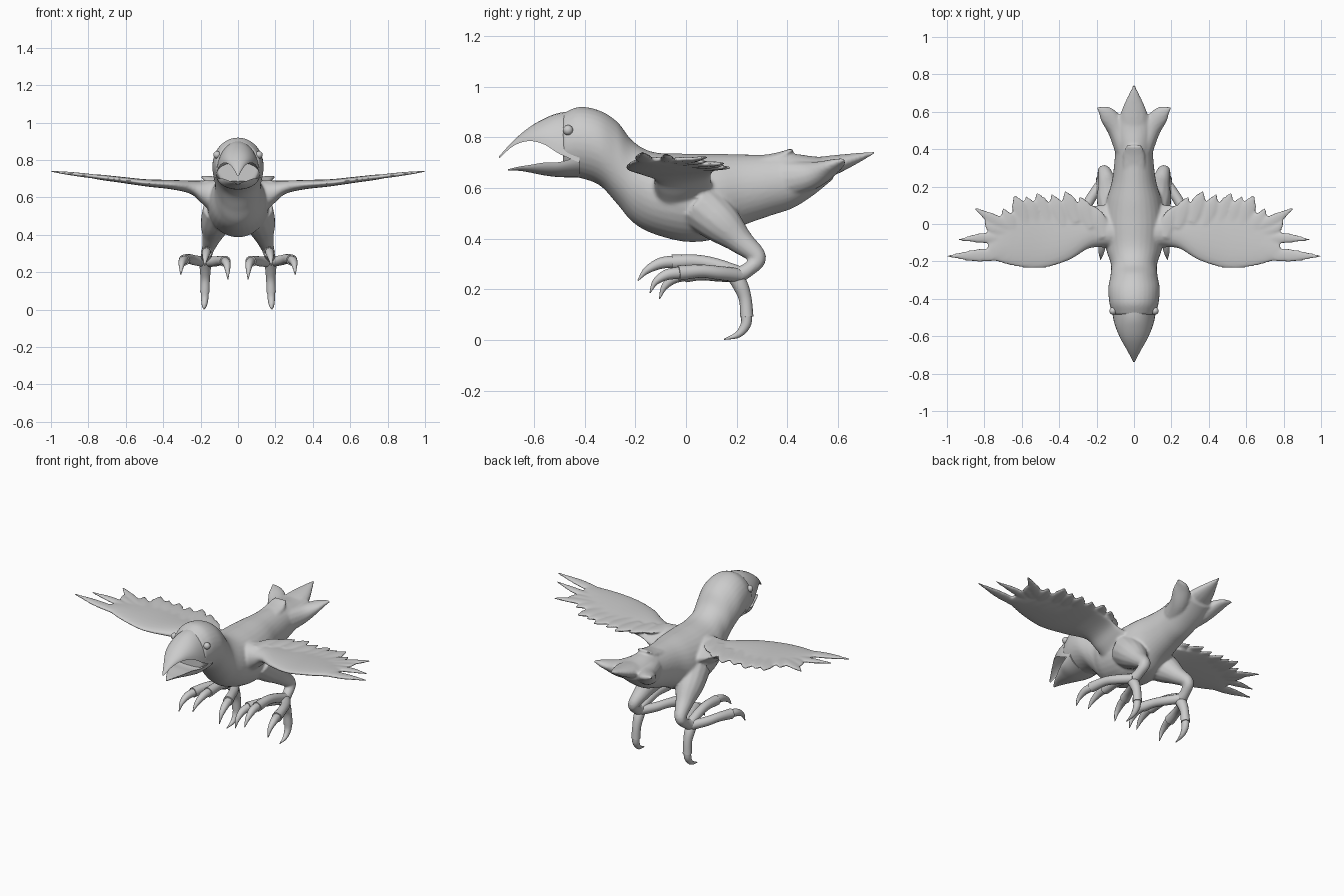
import bpy, bmesh, math
from mathutils import Vector


def smooth(pts, n=6):
    """Catmull-Rom resampling of rows of numbers."""
    p = [Vector(q) for q in pts]
    p = [p[0] * 2 - p[1]] + p + [p[-1] * 2 - p[-2]]
    out = []
    for i in range(1, len(p) - 2):
        a, b, c, d = p[i - 1:i + 3]
        for k in range(n):
            t = k / n
            out.append(0.5 * (2 * b + (c - a) * t + (2 * a - 5 * b + 4 * c - d) * t * t
                              + (3 * b - a - 3 * c + d) * t ** 3))
    return out + [p[-2]]


def loft(bm, rings):
    """Skin a list of rings and cap both ends."""
    vs = [[bm.verts.new(p) for p in r] for r in rings]
    n = len(vs[0])
    faces = [bm.faces.new((a[i], a[(i + 1) % n], b[(i + 1) % n], b[i]))
             for a, b in zip(vs, vs[1:]) for i in range(n)]
    faces += [bm.faces.new(vs[0]), bm.faces.new(vs[-1])]
    bmesh.ops.recalc_face_normals(bm, faces=faces)


def circle(n):
    return [(math.cos(2 * math.pi * i / n), math.sin(2 * math.pi * i / n)) for i in range(n)]


def tube(bm, pts, ref, n=14, s=1):
    """Tapered tube; each row is x, y, z, width radius, thickness radius."""
    rows = smooth(pts)
    P = [Vector((r[0] * s, r[1], r[2])) for r in rows]
    rings = []
    for i, r in enumerate(rows):
        t = (P[min(i + 1, len(P) - 1)] - P[max(i - 1, 0)]).normalized()
        u = t.cross(Vector(ref)).normalized()
        v = t.cross(u)
        rings.append([P[i] + u * c * max(r[3], .002) + v * d * max(r[4], .002) for c, d in circle(n)])
    loft(bm, rings)


def round_tube(bm, pts, s=1):
    tube(bm, [(*p, p[3]) for p in pts], (1, 0, 0), s=s)


def sections(bm, rows, upper=1, lower=1, n=32):
    """Loft along y; each row is y, top z, bottom z, half width."""
    rings = []
    for y, zt, zb, w in smooth(rows):
        m = (zt + zb) / 2
        if upper < 1:
            m = zt
        elif lower < 1:
            m = zb
        h = max(zt - m, m - zb)
        rings.append([(w * c, y, m + h * d * (upper if d > 0 else lower)) for c, d in circle(n)])
    loft(bm, rings)


def make(name, bm, voxel=0):
    me = bpy.data.meshes.new(name)
    bm.to_mesh(me)
    bm.free()
    ob = bpy.data.objects.new(name, me)
    bpy.context.collection.objects.link(ob)
    for p in me.polygons:
        p.use_smooth = True
    if voxel:
        r = ob.modifiers.new("blend", 'REMESH')
        r.mode = 'VOXEL'
        r.voxel_size = voxel
        r.use_smooth_shade = True
        m = ob.modifiers.new("soften", 'SMOOTH')
        m.factor = .5
        m.iterations = 5
    else:
        bpy.context.view_layer.objects.active = ob
        ob.select_set(True)
        bpy.ops.object.shade_smooth_by_angle(angle=math.radians(50))
        ob.select_set(False)
    return ob


def wing_z(x):
    return .68 + max(0, x - .5) * .12


def feather(bm, base, mid, tip, hw, s):
    rows = [(*base, wing_z(base[0]), hw * .8, .011), (*mid, wing_z(mid[0]), hw, .011),
            (*tip, wing_z(tip[0]), .004, .005)]
    tube(bm, rows, (0, 0, 1), s=s)


# Body: head, neck, torso and tail root
bm = bmesh.new()
sections(bm, [(-.485, .895, .648, .115), (-.42, .92, .64, .132), (-.34, .905, .61, .137),
              (-.27, .86, .535, .125), (-.21, .785, .465, .125), (-.13, .742, .42, .15),
              (0, .735, .388, .165), (.12, .735, .40, .15), (.22, .732, .45, .12),
              (.33, .732, .49, .105), (.42, .735, .52, .10), (.50, .725, .57, .105),
              (.58, .72, .635, .09)])
# Tail: raised covert, centre feather and side feathers
tube(bm, [(0, .28, .705, .06, .02), (0, .36, .718, .06, .022), (0, .42, .752, .045, .006)], (0, 0, 1))
tube(bm, [(0, .42, .65, .08, .06), (0, .58, .69, .075, .04), (0, .745, .74, .004, .004)], (0, 0, 1))

for s in (1, -1):
    tube(bm, [(.04, .36, .63, .05, .08), (.085, .50, .65, .055, .055),
              (.145, .585, .69, .045, .025), (.195, .622, .712, .006, .006)], (0, 0, 1), s=s)
    # Wing core: rows are x, front y, back y, centre z, half thickness
    rings = []
    for x, y0, y1, z, h in smooth([
            (.06, -.15, .13, .60, .12), (.13, -.13, .11, .605, .11), (.19, -.125, .10, .625, .075),
            (.25, -.135, .10, .653, .045), (.35, -.195, .11, .668, .032), (.49, -.237, .12, .678, .024),
            (.63, -.228, .08, .695, .02), (.72, -.205, .0, .706, .018), (.78, -.19, -.08, .713, .014)]):
        m, r = (y0 + y1) / 2, (y1 - y0) / 2
        rings.append([(x * s, m + r * c, z + h * d * (.75 - .3 * c)) for c, d in circle(28)])
    loft(bm, rings)
    # Long finger feathers at the wing tip
    for f in [((.66, -.16), (.83, -.168), (1.005, -.172), .036),
              ((.64, -.09), (.80, -.075), (.945, -.085), .03),
              ((.60, -.06), (.74, .015), (.855, .088), .036),
              ((.60, -.06), (.75, -.03), (.80, .02), .03)]:
        feather(bm, *f, s)
    # Short feathers along the trailing edge
    for x, y in [(.22, .10), (.29, .148), (.37, .178), (.44, .16), (.52, .168), (.58, .15), (.64, .155), (.70, .085)]:
        feather(bm, (x - .06, y - .17), (x - .025, y - .065), (x, y), .042, s)
    # Thigh and shank
    round_tube(bm, [(.09, .06, .53, .10), (.12, .14, .46, .082), (.14, .215, .39, .052),
                    (.16, .283, .325, .034), (.17, .245, .278, .029), (.175, .20, .255, .034)], s)
make("body_and_wings", bm, .0075)

# Beak halves
bm = bmesh.new()
sections(bm, [(-.42, .905, .70, .12), (-.5, .896, .735, .112), (-.56, .873, .772, .095),
              (-.62, .838, .785, .068), (-.68, .787, .766, .034), (-.738, .724, .716, .004)], lower=-.35)
make("upper_beak", bm)
bm = bmesh.new()
sections(bm, [(-.42, .725, .642, .12), (-.5, .702, .643, .105), (-.56, .70, .65, .078),
              (-.62, .69, .662, .05), (-.66, .684, .668, .03), (-.702, .674, .669, .004)], upper=-.3)
make("lower_beak", bm)

# Feet: three front toes and a hind toe, each with a hooked claw
TOES = {
    "middle": ([(.175, .22, .26, .028), (.17, .12, .295, .027), (.168, .04, .31, .027), (.168, -.055, .307, .03)],
               [(.168, -.04, .31, .024), (.17, -.10, .303, .022), (.175, -.155, .275, .014), (.178, -.19, .235, .002)]),
    "outer": ([(.18, .21, .255, .028), (.235, .13, .265, .027), (.265, .06, .272, .026), (.288, -.03, .265, .03)],
              [(.285, -.02, .266, .024), (.297, -.075, .258, .021), (.303, -.12, .23, .013), (.306, -.142, .186, .002)]),
    "inner": ([(.17, .21, .255, .028), (.12, .13, .258, .027), (.09, .06, .262, .026), (.068, 0, .258, .03)],
              [(.07, .01, .259, .024), (.06, -.045, .245, .021), (.056, -.085, .21, .013), (.054, -.105, .162, .002)]),
    "hind": ([(.175, .185, .262, .03), (.175, .215, .215, .03), (.175, .234, .16, .025), (.177, .24, .092, .026)],
             [(.177, .24, .105, .022), (.178, .235, .06, .02), (.18, .205, .022, .013), (.182, .15, .003, .002)]),
}
for s, side in ((1, "left"), (-1, "right")):
    for name, (toe, claw) in TOES.items():
        bm = bmesh.new()
        round_tube(bm, toe, s)
        make(f"{side}_{name}_toe", bm)
        bm = bmesh.new()
        round_tube(bm, claw, s)
        make(f"{side}_{name}_claw", bm)
    # Eye
    bm = bmesh.new()
    bmesh.ops.create_uvsphere(bm, u_segments=20, v_segments=12, radius=.02)
    bmesh.ops.translate(bm, vec=(.112 * s, -.465, .828), verts=bm.verts)
    make(f"{side}_eye", bm)
